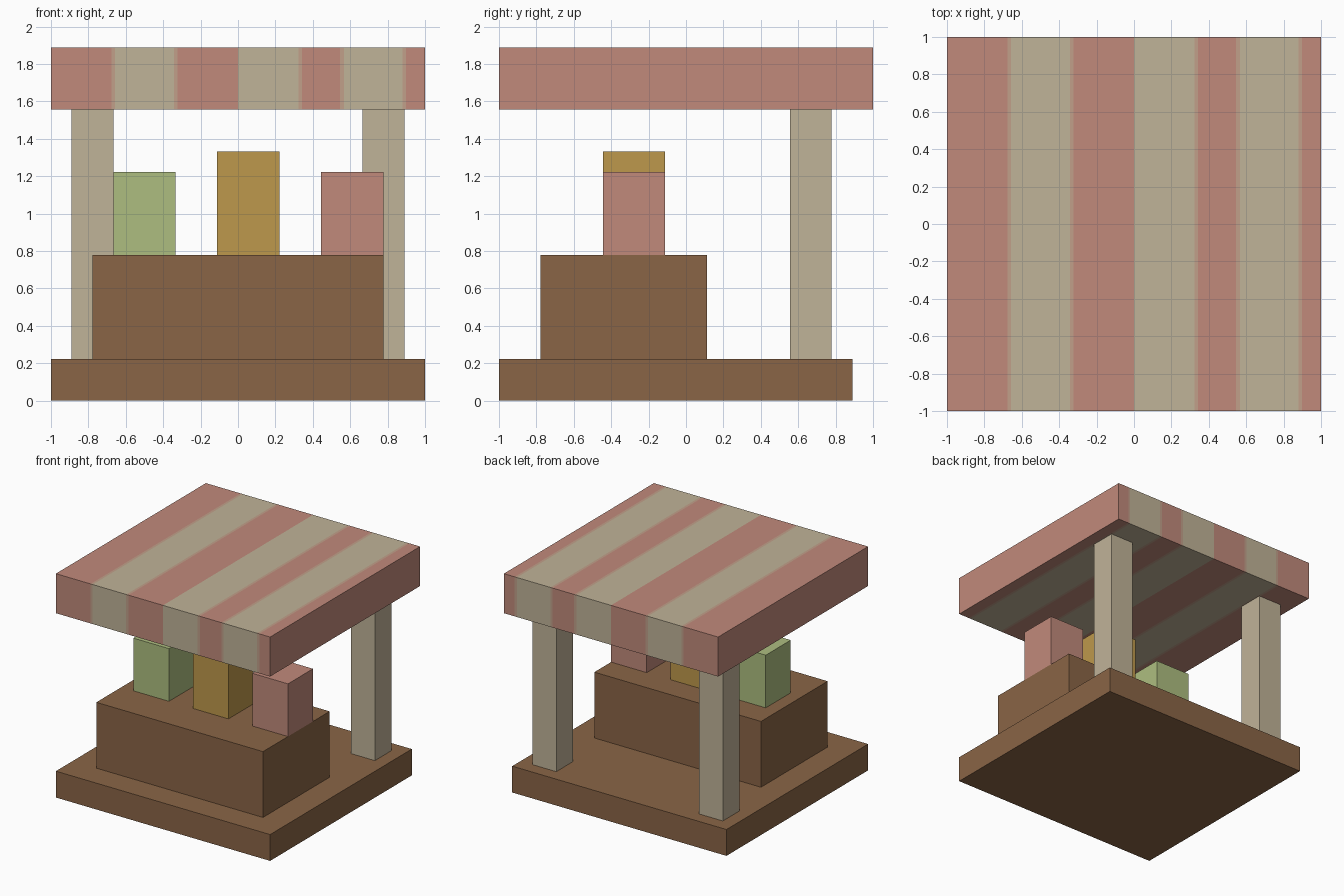
import bpy
import bmesh

cube = bpy.data.objects.get("Cube")
if cube:
    bpy.data.objects.remove(cube, do_unlink=True)

U = 1 / 9  # the stall is laid out on a grid of ninths


def material(name, rgb):
    """Flat material from 0-255 sRGB values."""
    linear = [((c / 255 + 0.055) / 1.055) ** 2.4 for c in rgb] + [1.0]
    mat = bpy.data.materials.new(name)
    mat.use_nodes = True
    mat.diffuse_color = linear
    bsdf = mat.node_tree.nodes["Principled BSDF"]
    bsdf.inputs["Base Color"].default_value = linear
    bsdf.inputs["Roughness"].default_value = 0.9
    return mat


wood = material("brown wood", (138, 101, 70))
cream = material("cream", (192, 179, 152))
pink = material("dusty pink", (193, 138, 123))
blend = material("stripe edge", (193, 160, 138))
green = material("soft green", (174, 190, 128))
gold = material("golden yellow", (190, 153, 76))


def box(name, x, y, z, mat):
    """Box between (min, max) pairs given in grid units."""
    bm = bmesh.new()
    bmesh.ops.create_cube(bm, size=1)
    for v in bm.verts:
        v.co = [U * (r[0] if c < 0 else r[1]) for c, r in zip(v.co, (x, y, z))]
    mesh = bpy.data.meshes.new(name)
    bm.to_mesh(mesh)
    bm.free()
    mesh.materials.append(mat)
    obj = bpy.data.objects.new(name, mesh)
    bpy.context.collection.objects.link(obj)
    return obj


# Platform and counter
box("platform", (-9, 9), (-9, 8), (0, 2), wood)
box("counter", (-7, 7), (-7, 1), (2, 7), wood)

# Two rear posts
for side, x in (("right", (-8, -6)), ("left", (6, 8))):
    box(f"{side}_post", x, (5, 7), (2, 14), cream)

# Goods on the counter
box("green_crate", (-6, -3), (-4, -1), (7, 11), green)
box("gold_crate", (-1, 2), (-4, -1), (7, 12), gold)
box("pink_crate", (4, 7), (-4, -1), (7, 11), pink)

# Striped canopy: slice across x, then colour each slice
canopy = box("canopy", (-9, 9), (-9, 9), (14, 17), pink)
canopy.data.materials.append(cream)
canopy.data.materials.append(blend)
edges = [-6, -3, 0, 3, 5, 8]
soft = 0.09  # half width of the blended stripe edge; the middle edge is crisp
cuts = [0] + [e + s for e in edges if e for s in (-soft, soft)]

bm = bmesh.new()
bm.from_mesh(canopy.data)
for cut in cuts:
    bmesh.ops.bisect_plane(bm, geom=bm.verts[:] + bm.edges[:] + bm.faces[:],
                           plane_co=(cut * U, 0, 0), plane_no=(1, 0, 0))
for face in bm.faces:
    x = face.calc_center_median().x / U
    if any(e and abs(x - e) < soft / 2 for e in edges):
        face.material_index = 2
    else:
        face.material_index = sum(x > e for e in edges) % 2
bm.to_mesh(canopy.data)
bm.free()
